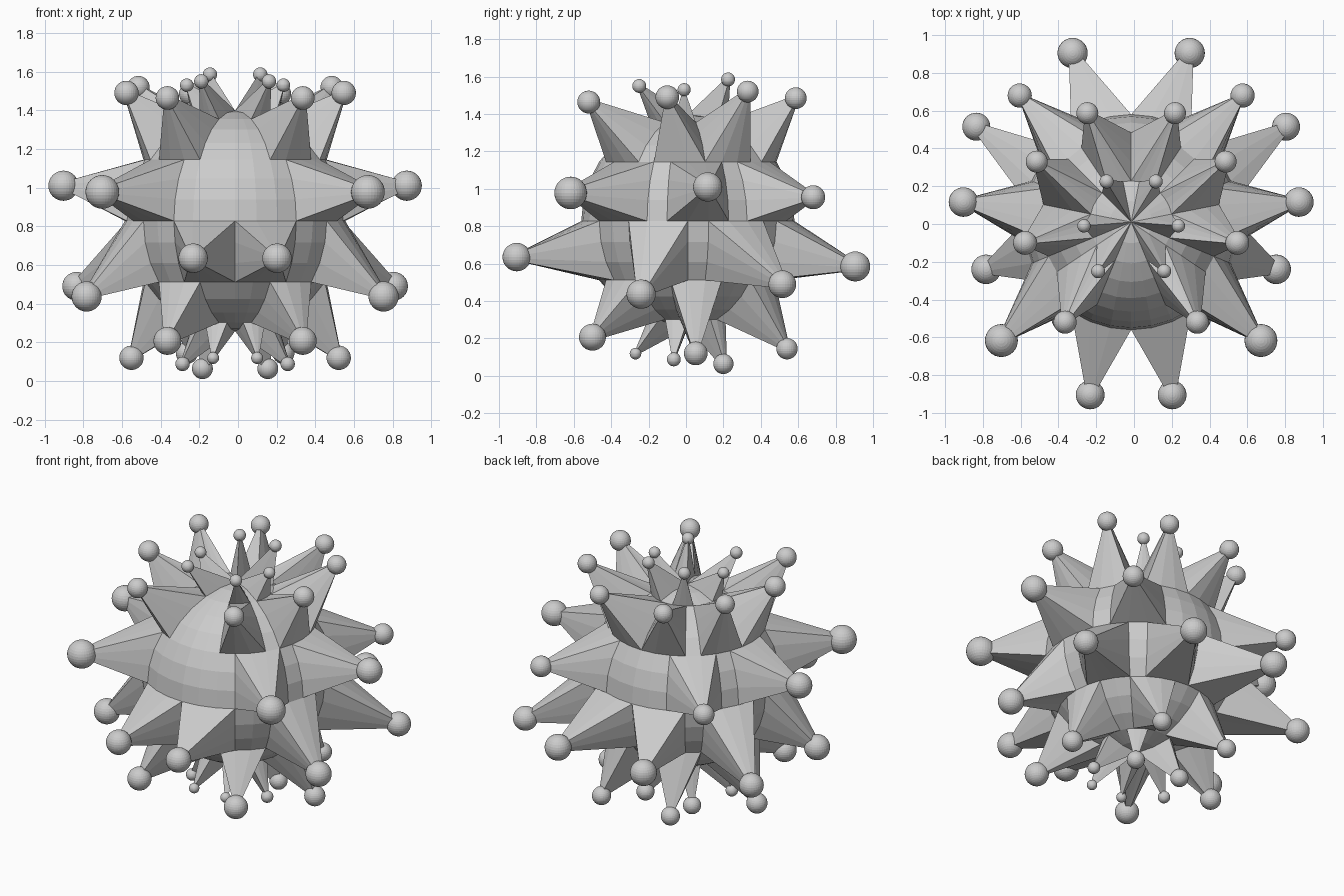
import bpy, bmesh
from math import sin, cos, atan2, radians, degrees
from mathutils import Vector, Matrix

if "Cube" in bpy.data.objects:
    bpy.data.objects.remove(bpy.data.objects["Cube"])

C = Vector((-0.015, 0.01, 0.828))
R = 0.57
STEP = 11.25


def on_sphere(side, az, el):
    # az is measured in steps from the front (-y)
    a, e = radians(az * STEP), radians(el * STEP)
    return C + R * Vector((side * sin(a) * cos(e), -cos(a) * cos(e), sin(e)))


def finish(bm, name):
    bmesh.ops.recalc_face_normals(bm, faces=bm.faces)
    me = bpy.data.meshes.new(name)
    bm.to_mesh(me)
    bm.free()
    bpy.context.collection.objects.link(bpy.data.objects.new(name, me))


def ball(name, centre, r):
    bm = bmesh.new()
    bmesh.ops.create_uvsphere(bm, u_segments=32, v_segments=16, radius=r,
                              matrix=Matrix.Translation(centre))
    finish(bm, name)


def spike(name, side, el0, el1, x, y, z, r):
    # tapered spike drawn out of a block of body faces, three faces wide
    az0 = round(degrees(atan2(x, -y)) / STEP - 1.5)
    n, s = abs(el1 - el0), (1 if el1 > el0 else -1)
    uv = [(az0 + i, el0) for i in range(3)]
    uv += [(az0 + 3, el0 + s * j) for j in range(n)]
    uv += [(az0 + 3 - i, el1) for i in range(3)]
    uv += [(az0, el1 - s * j) for j in range(n)]
    pts = [on_sphere(side, a, e) for a, e in uv]
    mid = sum(pts, Vector()) / len(pts)
    tip = Vector((C.x + side * x, y, z))
    axis = (tip - mid).normalized()
    offs = [(p - mid) - axis * (p - mid).dot(axis) for p in pts]
    k = 0.65 * r / max(o.length for o in offs)
    bm = bmesh.new()
    lo = [bm.verts.new(p) for p in pts]
    hi = [bm.verts.new(tip - axis * r * 0.6 + o * k) for o in offs]
    for i in range(len(pts)):
        j = (i + 1) % len(pts)
        bm.faces.new((lo[i], lo[j], hi[j], hi[i]))
    bm.faces.new(hi)
    bmesh.ops.remove_doubles(bm, verts=bm.verts, dist=1e-5)
    finish(bm, name + "_spike")
    ball(name + "_ball", tip, r)


# faceted round body
ball("body", C, R)

# rows of mirrored spikes: face rows used, then tip offset x, y, z and ball radius
rows = {
    "crown": (6, 8, [(.175, -.25, 1.55, .037), (.25, -.01, 1.53, .035),
                     (.13, .225, 1.585, .037)]),
    "upper": (3, 6, [(.35, -.52, 1.464, .061), (.562, -.1, 1.49, .063),
                     (.5, .33, 1.52, .058), (.232, .587, 1.485, .058)]),
    "middle": (0, 3, [(.687, -.617, .978, .087), (.888, .116, 1.01, .078),
                      (.59, .68, .955, .064)]),
    "lower": (0, -3, [(.217, -.905, .635, .076), (.768, -.24, .437, .078),
                      (.82, .515, .49, .074), (.31, .905, .585, .08)]),
    "under": (-3, -6, [(.35, -.5, .207, .072), (.536, .052, .12, .063),
                       (.25, .54, .145, .057)]),
    "base": (-6, -8, [(.114, -.27, .119, .031), (.272, -.065, .088, .037),
                      (.169, .2, .064, .054)]),
}
for row, (e0, e1, tips) in rows.items():
    for n, tip in enumerate(tips, 1):
        spike(f"{row}_right_{n}", 1, e0, e1, *tip)
        spike(f"{row}_left_{n}", -1, e0, e1, *tip)
